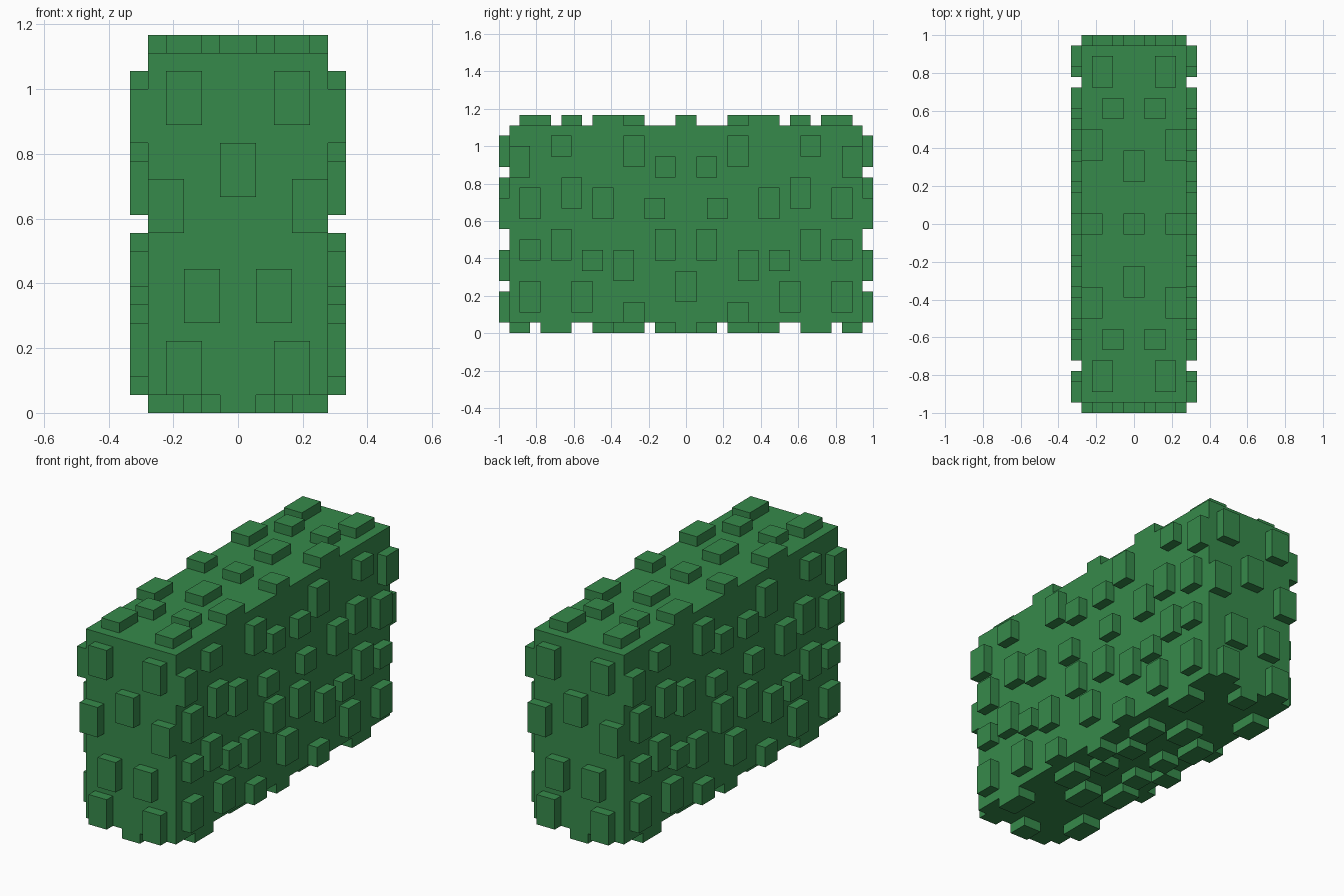
import bpy
import bmesh
from mathutils import Vector

old = bpy.data.objects.get("Cube")
if old:
    bpy.data.objects.remove(old)

U = 1 / 18                       # one grid step
HX, HY, Z0, Z1 = 5, 17, 1, 20    # core block limits in grid steps

green = bpy.data.materials.new("leaf_green")
green.use_nodes = True
colour = (0.037, 0.254, 0.070, 1)
green.diffuse_color = colour
green.node_tree.nodes["Principled BSDF"].inputs["Base Color"].default_value = colour


def add_box(bm, lo, hi, inward=None):
    """Add a box in grid steps; leave out the face pointing inward."""
    lo, hi = Vector(lo), Vector(hi)
    verts = bmesh.ops.create_cube(bm, size=1)["verts"]
    for v in verts:
        v.co = Vector([(hi[i] if v.co[i] > 0 else lo[i]) * U for i in range(3)])
    if inward:
        centre = (lo + hi) / 2 * U
        faces = {f for v in verts for f in v.link_faces}
        base = max(faces, key=lambda f: (f.calc_center_median() - centre).dot(Vector(inward)))
        bmesh.ops.delete(bm, geom=[base], context='FACES_ONLY')


def make_object(name, bm):
    bmesh.ops.recalc_face_normals(bm, faces=bm.faces)
    mesh = bpy.data.meshes.new(name)
    bm.to_mesh(mesh)
    bm.free()
    mesh.materials.append(green)
    obj = bpy.data.objects.new(name, mesh)
    bpy.context.collection.objects.link(obj)


def mirrored(rects, both):
    """Mirror rectangles (a0, a1, b0, b1) across a = 0, and b = 0 if both."""
    out = set()
    for a0, a1, b0, b1 in rects:
        for a in ((a0, a1), (-a1, -a0)):
            out.add(a + (b0, b1))
            if both:
                out.add(a + (-b1, -b0))
    return sorted(out)


# Raised leaf blocks: end faces (x, z), long sides (y, z), top and bottom (x, y)
end_rects = [(2, 4, 16, 19), (-1, 1, 12, 15), (3, 5, 10, 13), (1, 3, 5, 8), (2, 4, 1, 4)]
side_rects = [
    (11, 13, 17, 19), (4, 6, 16, 19), (1, 3, 15, 17), (15, 17, 15, 18),
    (10, 12, 12, 15), (14, 16, 11, 14), (7, 9, 11, 14), (2, 4, 11, 13),
    (14, 16, 7, 9), (11, 13, 7, 10), (1, 3, 7, 10), (8, 10, 6, 8),
    (5, 7, 5, 8), (14, 16, 2, 5), (9, 11, 2, 5), (-1, 1, 3, 6), (4, 6, 1, 3)]
top_rects = [(2, 4, 13, 16), (1, 3, 10, 12), (3, 5, 6, 9), (-1, 1, 4, 7),
             (3, 5, -1, 1), (-1, 1, -1, 1)]
bottom_rects = [(-1, 1, 15, 17), (3, 5, 11, 14), (-1, 1, 6, 9), (2, 4, 4, 7),
                (3, 5, -1, 1), (1, 3, 1, 3)]

# Core block
bm = bmesh.new()
add_box(bm, (-HX, -HY, Z0), (HX, HY, Z1))
make_object("hedge_core", bm)

# Front and back blocks
for name, s in (("front_leaves", -1), ("back_leaves", 1)):
    bm = bmesh.new()
    y0, y1 = sorted((s * HY, s * (HY + 1)))
    for a0, a1, b0, b1 in mirrored(end_rects, False):
        add_box(bm, (a0, y0, b0), (a1, y1, b1), (0, -s, 0))
    make_object(name, bm)

# Left and right blocks
for name, s in (("right_leaves", -1), ("left_leaves", 1)):
    bm = bmesh.new()
    x0, x1 = sorted((s * HX, s * (HX + 1)))
    for a0, a1, b0, b1 in mirrored(side_rects, False):
        add_box(bm, (x0, a0, b0), (x1, a1, b1), (-s, 0, 0))
    make_object(name, bm)

# Top and bottom blocks
for name, rects, z, inward in (("top_leaves", top_rects, Z1, -1),
                               ("bottom_leaves", bottom_rects, Z0 - 1, 1)):
    bm = bmesh.new()
    for a0, a1, b0, b1 in mirrored(rects, True):
        add_box(bm, (a0, b0, z), (a1, b1, z + 1), (0, 0, inward))
    make_object(name, bm)
